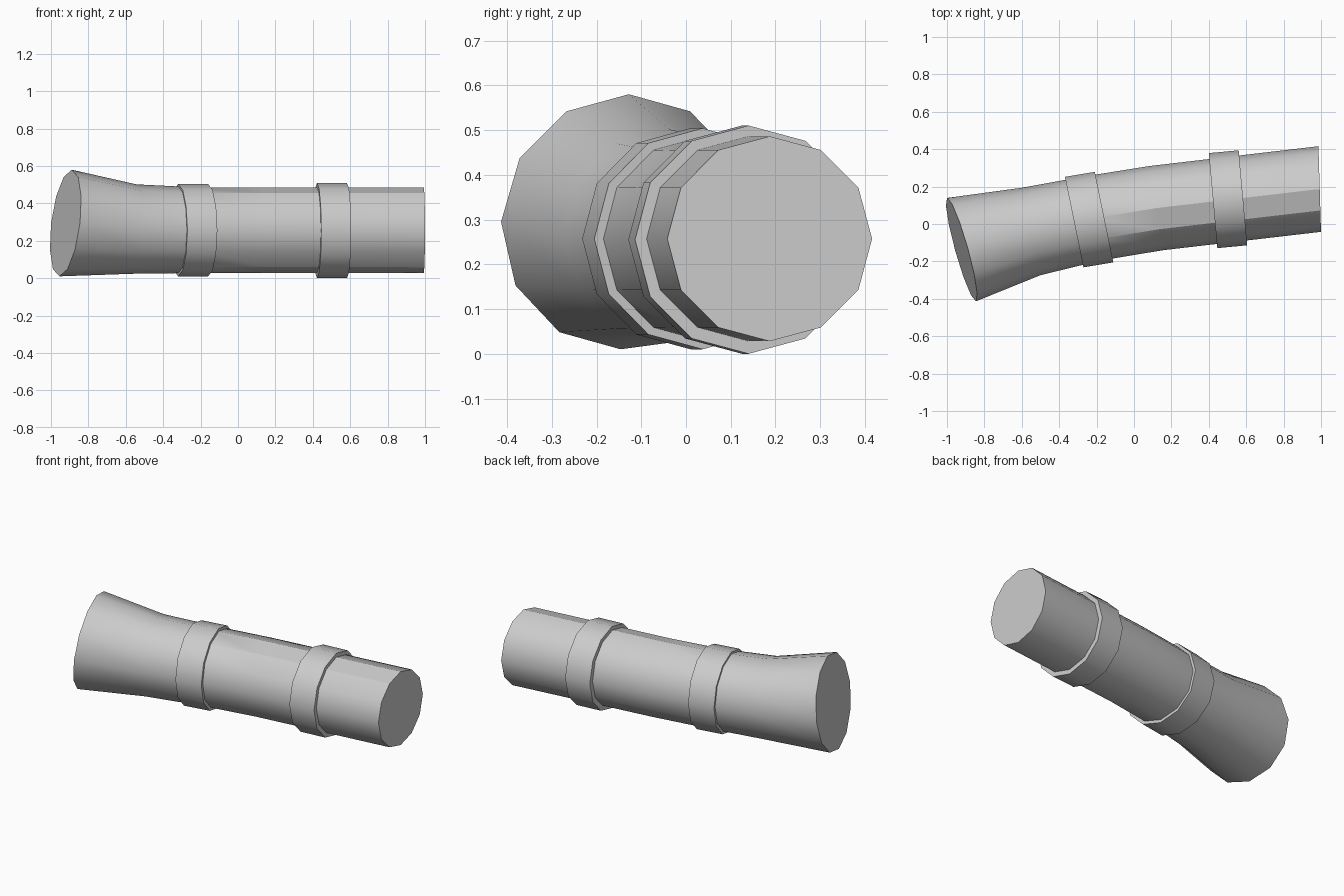
import bpy, bmesh, math
from mathutils import Vector

if "Cube" in bpy.data.objects:
    bpy.data.objects.remove(bpy.data.objects["Cube"])

SIDES = 12


def ring(bm, centre, radius, normal):
    """One 12-sided loop, perpendicular to the given axis direction."""
    n = Vector(normal).normalized()
    u = Vector((-n.y, n.x, 0)).normalized()
    v = n.cross(u)
    c = Vector(centre)
    return [bm.verts.new(c + radius * (u * math.cos(a) + v * math.sin(a)))
            for a in (2 * math.pi * i / SIDES for i in range(SIDES))]


def tube(name, sections, smooth, sharp=()):
    """Capped tube through (centre, radius, normal) sections.
    sharp: side indices whose lengthwise edges stay hard after the third ring."""
    bm = bmesh.new()
    rings = [ring(bm, *s) for s in sections]
    for k, (a, b) in enumerate(zip(rings, rings[1:])):
        for i in range(SIDES):
            j = (i + 1) % SIDES
            bm.faces.new((a[i], a[j], b[j], b[i])).smooth = smooth
            if k >= 2 and i in sharp:
                bm.edges.get((a[i], b[i])).smooth = False
    for r in (rings[0], rings[-1]):
        cap = bm.faces.new(r)
        for e in cap.edges:
            e.smooth = False
    bmesh.ops.recalc_face_normals(bm, faces=bm.faces[:])
    mesh = bpy.data.meshes.new(name)
    bm.to_mesh(mesh)
    bm.free()
    obj = bpy.data.objects.new(name, mesh)
    bpy.context.collection.objects.link(obj)
    return obj


# Gently bent log, flared at the left end
tube("log", [
    ((-0.922, -0.137, 0.295), 0.287, (1, 0.28, -0.125)),
    ((-0.55, -0.04, 0.263), 0.239, (1, 0.215, -0.03)),
    ((-0.22, 0.03, 0.257), 0.229, (1, 0.20, 0)),
    ((0.12, 0.085, 0.257), 0.228, (1, 0.17, 0)),
    ((0.993, 0.187, 0.257), 0.229, (1, 0.03, 0)),
], True, sharp=(3, 4, 8))

# Two raised bands around the log
tube("left_band", [
    ((-0.32, 0.01, 0.257), 0.247, (1, 0.205, 0)),
    ((-0.16, 0.037, 0.257), 0.247, (1, 0.205, 0)),
], True)
tube("right_band", [
    ((0.4225, 0.125, 0.255), 0.255, (1, 0.09, 0)),
    ((0.5825, 0.14, 0.255), 0.255, (1, 0.09, 0)),
], True)
